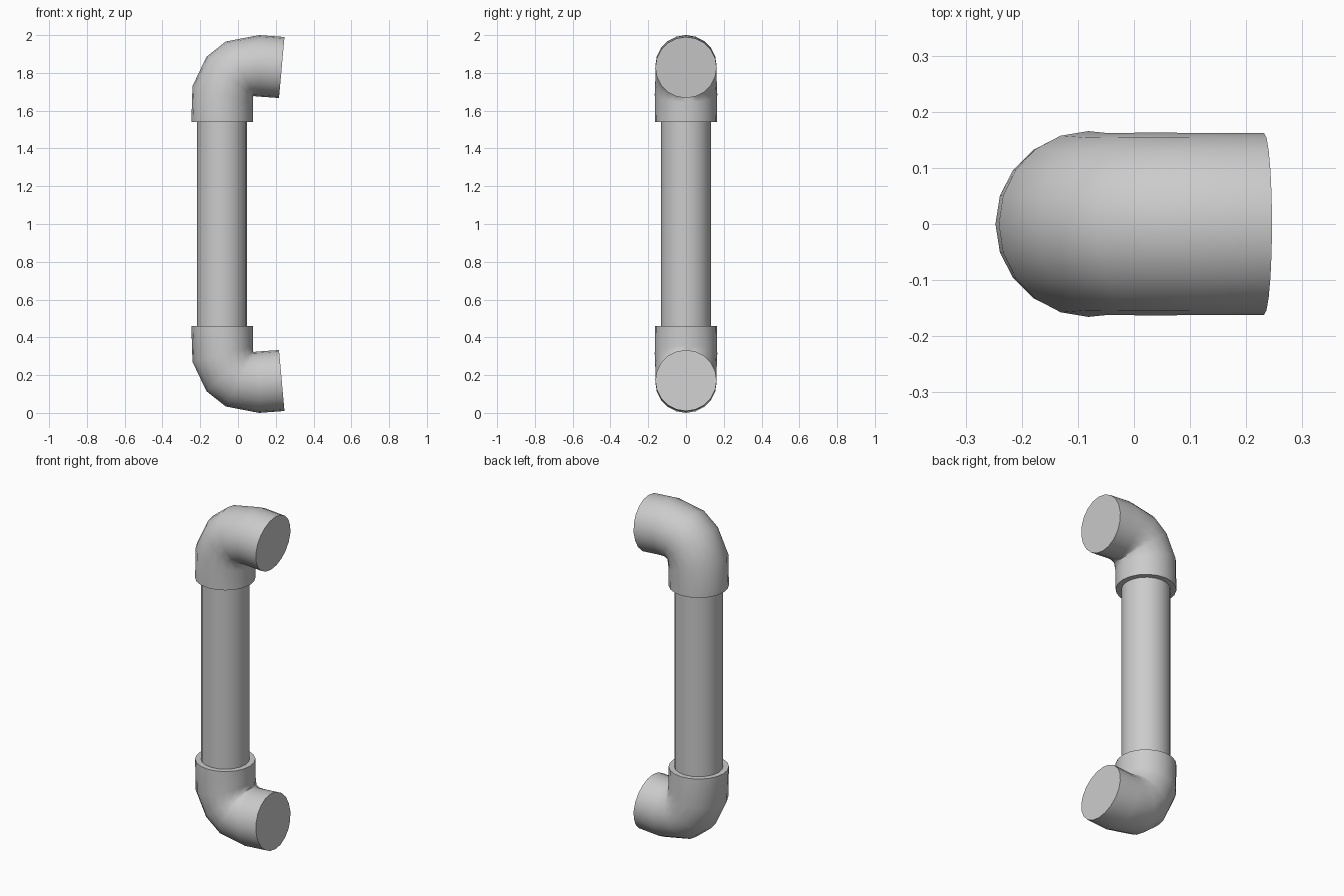
import bpy, bmesh, math
from mathutils import Vector

if "Cube" in bpy.data.objects:
    bpy.data.objects.remove(bpy.data.objects["Cube"])

SIDES = 20
AXIS_X = -0.084


def loft(name, sections):
    """Capped tube through round sections, each given by outer and inner (x, z)."""
    bm = bmesh.new()
    rings = []
    for (ox, oz), (ix, iz) in sections:
        outer, inner = Vector((ox, 0, oz)), Vector((ix, 0, iz))
        centre, u = (outer + inner) / 2, (outer - inner) / 2
        v = Vector((0, u.length, 0))
        rings.append([bm.verts.new(centre + u * math.cos(a) + v * math.sin(a))
                      for a in (2 * math.pi * i / SIDES for i in range(SIDES))])
    for r, s in zip(rings, rings[1:]):
        for i in range(SIDES):
            j = (i + 1) % SIDES
            bm.faces.new((r[i], r[j], s[j], s[i]))
    bm.faces.new(rings[0])
    bm.faces.new(rings[-1])
    bmesh.ops.recalc_face_normals(bm, faces=bm.faces)
    mesh = bpy.data.meshes.new(name)
    bm.to_mesh(mesh)
    bm.free()
    ob = bpy.data.objects.new(name, mesh)
    bpy.context.collection.objects.link(ob)
    bpy.ops.object.select_all(action='DESELECT')
    ob.select_set(True)
    bpy.context.view_layer.objects.active = ob
    bpy.ops.object.shade_smooth_by_angle(angle=math.radians(50))
    return ob


# Straight pipe between the elbows
R = 0.132
loft("straight_pipe", [((AXIS_X - R, z), (AXIS_X + R, z)) for z in (0.45, 1.55)])

# Elbow sections: collar, bend, slightly tilted mouth
elbow = [
    ((-0.247, 1.54), (0.079, 1.54)),
    ((-0.241, 1.73), (0.079, 1.645)),
    ((-0.167, 1.885), (0.079, 1.675)),
    ((-0.065, 1.966), (0.085, 1.677)),
    ((0.112, 2.0), (0.105, 1.675)),
    ((0.246, 1.99), (0.217, 1.667)),
]
loft("upper_elbow", elbow)
loft("lower_elbow", [((ox, 2 - oz), (ix, 2 - iz)) for (ox, oz), (ix, iz) in elbow])
